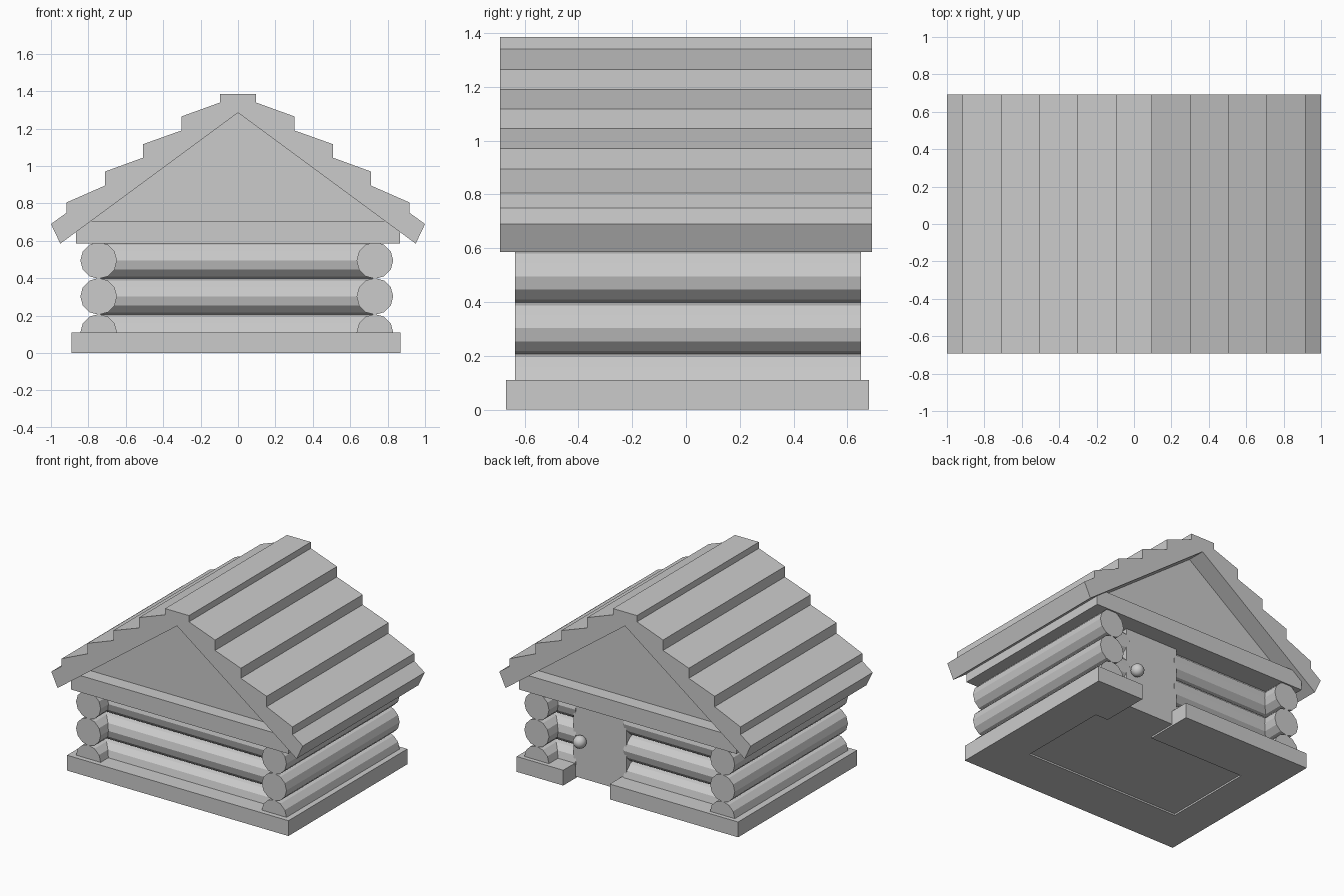
import bpy, bmesh
from math import cos, sin, pi

cube = bpy.data.objects.get("Cube")
if cube:
    bpy.data.objects.remove(cube, do_unlink=True)

GREY = (0.6, 0.6, 0.6, 1)
mat = bpy.data.materials.new("plain grey")
mat.use_nodes = True
mat.diffuse_color = GREY
mat.node_tree.nodes["Principled BSDF"].inputs["Base Color"].default_value = GREY


def finish(name, bm):
    bmesh.ops.recalc_face_normals(bm, faces=bm.faces)
    mesh = bpy.data.meshes.new(name)
    bm.to_mesh(mesh)
    bm.free()
    mesh.materials.append(mat)
    obj = bpy.data.objects.new(name, mesh)
    bpy.context.collection.objects.link(obj)
    return obj


def prism(name, outline, axis, lo, hi):
    """Extrude a 2D outline along x, y or z from lo to hi."""
    place = {"x": lambda a, b: (lo, a, b),
             "y": lambda a, b: (a, lo, b),
             "z": lambda a, b: (a, b, lo)}[axis]
    bm = bmesh.new()
    face = bm.faces.new([bm.verts.new(place(a, b)) for a, b in outline])
    result = bmesh.ops.extrude_face_region(bm, geom=[face])
    moved = [v for v in result["geom"] if isinstance(v, bmesh.types.BMVert)]
    shift = [hi - lo if axis == k else 0 for k in "xyz"]
    bmesh.ops.translate(bm, verts=moved, vec=shift)
    return finish(name, bm)


def box(name, x0, x1, y0, y1, z0, z1):
    return prism(name, [(x0, y0), (x1, y0), (x1, y1), (x0, y1)], "z", z0, z1)


def log(name, axis, across, z, lo, hi):
    ring = [(across + LOG_R * cos(i * pi / 6), z + LOG_R * sin(i * pi / 6))
            for i in range(12)]
    return prism(name, ring, axis, lo, hi)


# Foundation frame, open at the doorway, with a slightly raised floor
prism("foundation",
      [(-.89, -.67), (.87, -.67), (.87, .68), (.5, .68), (.5, .33), (.6, .33),
       (.6, -.34), (-.63, -.34), (-.63, .33), (.13, .33), (.13, .68), (-.89, .68)],
      "z", 0, .11)
box("floor", -.64, .61, -.35, .34, .012, .1)

# Stacked log walls
LOG_R = .098
LEFT_X, RIGHT_X, WALL_Y = .732, -.745, .45
DOOR_X0, DOOR_X1 = .095, .515
for row, z in enumerate((.11, .303, .495), 1):
    log(f"left_log_{row}", "y", LEFT_X, z, -.635, .65)
    log(f"right_log_{row}", "y", RIGHT_X, z, -.635, .65)
    log(f"front_log_{row}", "x", -WALL_Y, z, RIGHT_X, LEFT_X)
    log(f"back_log_long_{row}", "x", WALL_Y, z, RIGHT_X, DOOR_X0 + .02)
    log(f"back_log_short_{row}", "x", WALL_Y, z, DOOR_X1 - .02, LEFT_X)

# Door and knob
box("door", DOOR_X0, DOOR_X1, .33, .54, .012, .6)
bm = bmesh.new()
bmesh.ops.create_uvsphere(bm, u_segments=16, v_segments=10, radius=.045)
bmesh.ops.translate(bm, verts=bm.verts, vec=(.447, .568, .285))
for f in bm.faces:
    f.smooth = True
finish("door_knob", bm)

# Ceiling slab and gable wall
box("ceiling_slab", -.865, .865, -.66, .66, .585, .705)
prism("gable", [(-.8, .7), (.8, .7), (0, 1.29)], "y", -.56, .56)

# Stepped plank roof, mirrored about the ridge
half = [(.095, 1.385), (.095, 1.34), (.302, 1.265), (.302, 1.19), (.507, 1.117),
        (.507, 1.045), (.712, .97), (.712, .895), (.917, .805), (.917, .75),
        (1, .69), (.95, .585)]
mirrored = [(-x, z) for x, z in reversed(half)]
prism("roof", half + [(0, 1.285)] + mirrored, "y", -.692, .692)
